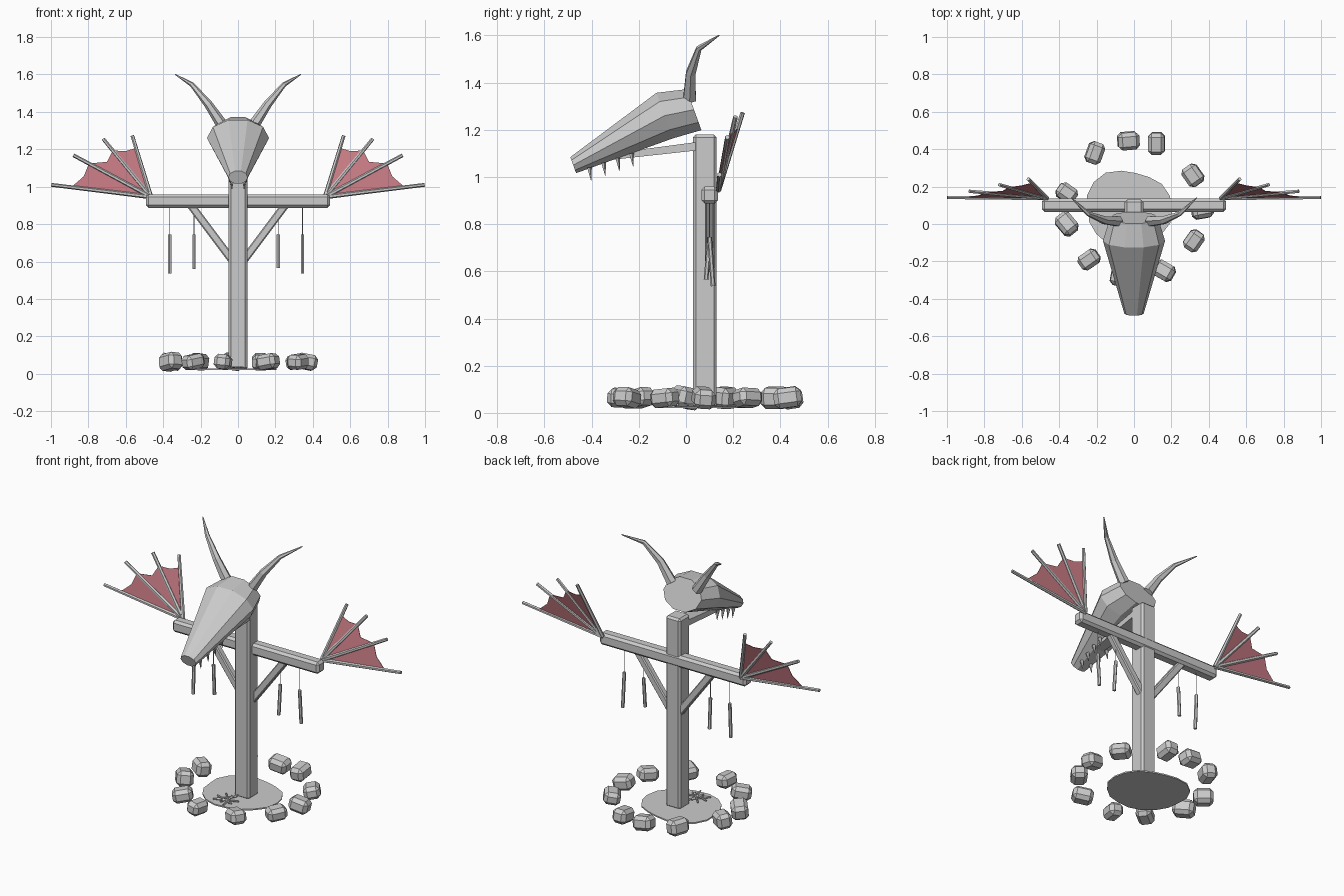
import bpy, bmesh, math, random
from mathutils import Vector, Matrix, Euler

if "Cube" in bpy.data.objects:
    bpy.data.objects.remove(bpy.data.objects["Cube"])

random.seed(4)


def finish(name, bm, mat=None):
    bmesh.ops.recalc_face_normals(bm, faces=bm.faces[:])
    me = bpy.data.meshes.new(name)
    bm.to_mesh(me)
    bm.free()
    ob = bpy.data.objects.new(name, me)
    bpy.context.collection.objects.link(ob)
    if mat:
        me.materials.append(mat)
    return ob


def box(name, size, loc, rot=(0, 0, 0), bevel=0.0):
    bm = bmesh.new()
    bmesh.ops.create_cube(bm, size=1, matrix=Matrix.Diagonal((*size, 1)))
    if bevel:
        bmesh.ops.bevel(bm, geom=bm.edges[:], offset=bevel, segments=1, affect='EDGES')
    bm.transform(Matrix.Translation(loc) @ Euler(rot).to_matrix().to_4x4())
    return finish(name, bm)


def rod(name, a, b, r1, r2=None, sides=6):
    a, b = Vector(a), Vector(b)
    bm = bmesh.new()
    bmesh.ops.create_cone(bm, cap_ends=True, segments=sides, radius1=r1,
                          radius2=r1 if r2 is None else r2, depth=(b - a).length)
    q = (b - a).to_track_quat('Z', 'Y')
    bm.transform(Matrix.Translation((a + b) / 2) @ q.to_matrix().to_4x4())
    return finish(name, bm)


def loft(name, rings):
    bm = bmesh.new()
    loops = [[bm.verts.new(p) for p in ring] for ring in rings]
    n = len(loops[0])
    for A, B in zip(loops, loops[1:]):
        for i in range(n):
            j = (i + 1) % n
            bm.faces.new((A[i], A[j], B[j], B[i]))
    bm.faces.new(loops[0])
    bm.faces.new(loops[-1])
    return finish(name, bm)


def ring(c, u, v, ru, rv, n, phase=0.0):
    return [Vector(c) + u * ru * math.cos(phase + 2 * math.pi * i / n)
            + v * rv * math.sin(phase + 2 * math.pi * i / n) for i in range(n)]


red = bpy.data.materials.new("membrane_red")
red.diffuse_color = (0.55, 0.19, 0.22, 1)
red.use_nodes = True
red.node_tree.nodes["Principled BSDF"].inputs["Base Color"].default_value = red.diffuse_color

# Wooden frame
box("post", (0.10, 0.10, 1.16), (0, 0.08, 0.60), bevel=0.012)
box("crossbar", (0.985, 0.07, 0.072), (0, 0.10, 0.923), bevel=0.014)
for s in (-1, 1):
    box("brace", (0.042, 0.04, 0.40), (s * 0.135, 0.10, 0.745), (0, s * math.atan2(0.195, 0.26), 0), 0.006)

# Skull: ten-sided, tilted nose down
X = Vector((1, 0, 0))
up = Vector((0, -0.34, 0.94))
loft("skull", [ring((0, y, z), X, up, w, h, 10) for y, z, w, h in
               ((-0.478, 1.05, 0.052, 0.038), (-0.09, 1.26, 0.166, 0.108), (0.034, 1.285, 0.128, 0.097))])

# Lower jaw: tapered bar
loft("jaw", [[Vector((sx * w, y, z + sz * h)) for sx, sz in ((-1, -1), (1, -1), (1, 1), (-1, 1))]
             for y, z, w, h in ((0.07, 1.133, 0.05, 0.018), (-0.30, 1.088, 0.03, 0.014))])

# Teeth
for s in (-1, 1):
    for y, z, x in ((-0.41, 1.04, 0.032), (-0.35, 1.06, 0.04), (-0.29, 1.08, 0.046), (-0.232, 1.10, 0.052)):
        rod("tooth", (s * x, y, z), (s * x, y + 0.008, z - 0.055), 0.011, 0.001, 5)

# Horns: swept six-sided tapers
path = [Vector(p) for p in ((0.085, 0.015, 1.33), (0.158, 0.02, 1.44), (0.245, 0.055, 1.545), (0.335, 0.14, 1.6))]
for s in (-1, 1):
    pts = [Vector((s * p.x, p.y, p.z)) for p in path]
    rings = []
    for i, (p, r) in enumerate(zip(pts, (0.031, 0.023, 0.013, 0.003))):
        t = (pts[min(i + 1, 3)] - pts[max(i - 1, 0)]).normalized()
        u = t.cross(Vector((0, 1, 0))).normalized()
        rings.append(ring(p, u, t.cross(u), r, r, 6))
    loft("horn", rings)

# Wings: four bones and a scalloped membrane
root = Vector((0.465, 0.138, 0.945))
tips = [Vector(p) for p in ((0.565, 0.24, 1.272), (0.72, 0.21, 1.255), (0.88, 0.175, 1.168), (0.998, 0.142, 1.01))]
for s in (-1, 1):
    flip = Matrix.Diagonal((s, 1, 1))
    for t in tips:
        rod("wing_bone", flip @ root, flip @ t, 0.012, 0.010, 6)
    edge = [root.lerp(t, 0.8) for t in tips]
    rim = []
    for a, b, k in zip(edge, edge[1:], (0.96, 0.88, 0.95)):
        rim += [a, root.lerp((a + b) / 2, k)]
    rim.append(edge[-1])
    bm = bmesh.new()
    c = bm.verts.new(flip @ root)
    vs = [bm.verts.new(flip @ p) for p in rim]
    for a, b in zip(vs, vs[1:]):
        bm.faces.new((c, a, b))
    ob = finish("wing_membrane", bm, red)
    mod = ob.modifiers.new("thickness", 'SOLIDIFY')
    mod.thickness = 0.003
    mod.offset = 0

# Hanging charms on strings
for x, z, dy in ((-0.365, 0.535, -0.01), (-0.235, 0.56, 0.01), (0.215, 0.565, -0.015), (0.345, 0.537, 0.015)):
    rod("string", (x, 0.10, 0.90), (x, 0.10, 0.74), 0.002, sides=4)
    rod("charm", (x, 0.10, 0.745), (x, 0.10 + dy, z), 0.010, sides=6)

# Ash patch: thin irregular disc
outline = []
for i in range(18):
    a = 2 * math.pi * i / 18
    k = 1 + 0.04 * math.sin(3 * a + 1) + random.uniform(-0.04, 0.04)
    outline.append(Vector((-0.028 + 0.232 * k * math.cos(a), 0.08 + 0.21 * k * math.sin(a), 0.02)))
loft("ash_patch", [outline, [p + Vector((0, 0, 0.008)) for p in outline]])

# Twigs on the patch
for i in range(6):
    a = math.radians(20 + 28 * i)
    d = Vector((math.cos(a), math.sin(a), 0)) * 0.065
    c = Vector((-0.05 + random.uniform(-0.03, 0.03), -0.045 + random.uniform(-0.02, 0.02), 0.034))
    rod("twig", c - d, c + d, 0.005, sides=5)

# Stone ring: x, y, heading
stones = ((-0.21, 0.38, 70), (-0.03, 0.445, 5), (0.12, 0.43, 90), (0.315, 0.26, 125), (0.365, 0.075, 10),
          (0.32, -0.09, 55), (0.16, -0.25, 150), (-0.08, -0.275, 80), (-0.24, -0.19, 35),
          (-0.36, 0.0, 130), (-0.36, 0.165, 145))
for x, y, a in stones:
    size = (random.uniform(0.11, 0.125), random.uniform(0.085, 0.095), random.uniform(0.075, 0.09))
    tilt = (random.uniform(-0.2, 0.2), random.uniform(-0.2, 0.2), math.radians(a))
    box("stone", size, (x, y, 0.064), tilt, 0.02)
